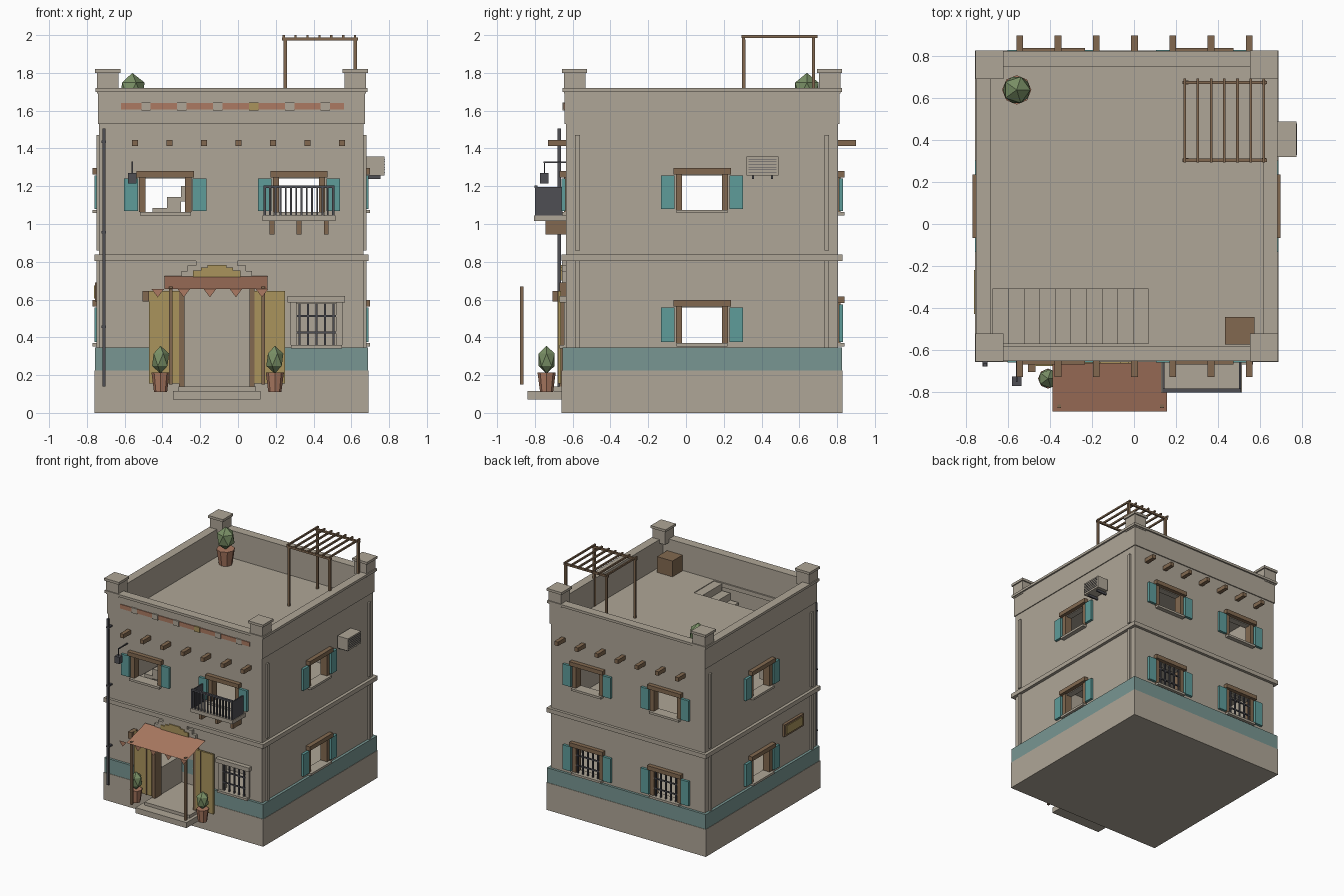
import bpy, bmesh
from mathutils import Matrix, Vector

if "Cube" in bpy.data.objects:
    bpy.data.objects.remove(bpy.data.objects["Cube"])


def material(name, r, g, b):
    lin = [((c / 255 + 0.055) / 1.055) ** 2.4 for c in (r, g, b)] + [1]
    m = bpy.data.materials.new(name)
    m.use_nodes = True
    m.diffuse_color = lin
    m.node_tree.nodes["Principled BSDF"].inputs["Base Color"].default_value = lin
    return m


STONE = material("adobe stone", 175, 166, 151)
BAND = material("faded teal band", 120, 150, 146)
TEAL = material("shutter teal", 94, 156, 154)
WOOD = material("weathered wood", 130, 105, 80)
OCHRE = material("ochre", 170, 148, 92)
CLAY = material("terracotta", 172, 122, 98)
IRON = material("dark iron", 78, 78, 84)
LEAF = material("leaf green", 122, 144, 102)

# Wall planes and building centre
CX, CY, HX, HY = -0.035, 0.085, 0.70, 0.72
FACES = {
    "front": lambda u, d, z: (u, CY - HY - d, z),
    "back": lambda u, d, z: (u, CY + HY + d, z),
    "right": lambda u, d, z: (CX + HX + d, u, z),
    "left": lambda u, d, z: (CX - HX - d, u, z),
}


def finish(name, bm, mat):
    me = bpy.data.meshes.new(name)
    bmesh.ops.recalc_face_normals(bm, faces=bm.faces)
    bm.to_mesh(me)
    bm.free()
    me.materials.append(mat)
    ob = bpy.data.objects.new(name, me)
    bpy.context.scene.collection.objects.link(ob)
    return ob


def box(name, mat, x, y, z, face=None):
    """Box from ranges; with a face, x runs along the wall and y out of it."""
    a, b = (x[0], y[0], z[0]), (x[1], y[1], z[1])
    if face:
        a, b = FACES[face](*a), FACES[face](*b)
    a, b = Vector(a), Vector(b)
    size = [abs(c) for c in b - a]
    bm = bmesh.new()
    bmesh.ops.create_cube(bm, size=1, matrix=Matrix.Translation((a + b) / 2) @ Matrix.Diagonal((*size, 1)))
    return finish(name, bm, mat)


def slab(name, mat, hx, hy, z):
    return box(name, mat, (CX - hx, CX + hx), (CY - hy, CY + hy), z)


def carve(ob, cutters):
    for c in cutters:
        mod = ob.modifiers.new("cut", "BOOLEAN")
        mod.operation, mod.solver, mod.object = "DIFFERENCE", "EXACT", c
    dg = bpy.context.evaluated_depsgraph_get()
    me = bpy.data.meshes.new_from_object(ob.evaluated_get(dg))
    ob.modifiers.clear()
    ob.data = me


def sheet(name, mat, pts):
    bm = bmesh.new()
    bm.faces.new([bm.verts.new(p) for p in pts])
    return finish(name, bm, mat)


# Windows: jambs, lintel, sill, shutters and optional grille; the cutter is returned
def window(face, u, z0, z1, grille=False, shutters=True, trim=WOOD):
    n = face + "_window_"
    box(n + "lintel", trim, (u - 0.152, u + 0.152), (-0.02, 0.035), (z1 + 0.006, z1 + 0.04), face)
    box(n + "sill", STONE, (u - 0.135, u + 0.135), (-0.02, 0.035), (z0 - 0.018, z0), face)
    for s in (-1, 1):
        box(n + "jamb", trim, (u + s * 0.105, u + s * 0.138), (-0.05, 0.012), (z0, z1 + 0.006), face)
        if shutters:
            box(n + "shutter", TEAL, (u + s * 0.145, u + s * 0.218), (0.004, 0.025), (z0 + 0.005, z1), face)
    if grille:
        for i in range(5):
            c = u - 0.09 + i * 0.045
            box(n + "bar", IRON, (c - 0.005, c + 0.005), (0, 0.012), (z0, z1), face)
        for k in (0.3, 0.7):
            c = z0 + (z1 - z0) * k
            box(n + "crossbar", IRON, (u - 0.105, u + 0.105), (0, 0.01), (c - 0.005, c + 0.005), face)
    return box("cutter", STONE, (u - 0.125, u + 0.125), (-0.12, 0.1), (z0, z1), face)


cutters = []
for side in ("left", "right"):
    cutters += [window(side, 0.085, 0.37, 0.557), window(side, 0.085, 1.075, 1.257)]
for x in (-0.385, 0.323):
    cutters += [window("back", x, 0.37, 0.575, grille=True), window("back", x, 1.063, 1.24),
                window("front", x, 1.063, 1.24)]
cutters.append(window("front", 0.415, 0.36, 0.578, True, False, STONE))

# Main body: rooms, stairwell, roof well and doorway are carved out
ix, iy = (-0.685, 0.615), (-0.582, 0.752)
door = box("cutter", STONE, (-0.29, 0.065), (-0.32, 0.2), (0.14, 0.66), "front")
well = box("cutter", STONE, ix, iy, (1.495, 1.9))
cutters += [door, well,
            box("cutter", STONE, ix, (-0.29, 0.752), (0.36, 0.795)),
            box("cutter", STONE, ix, (-0.58, -0.325), (0.36, 0.795)),
            box("cutter", STONE, ix, iy, (0.845, 1.46)),
            box("cutter", STONE, (-0.675, 0.145), (-0.57, -0.31), (1.4, 1.6))]
carve(slab("walls", STONE, HX, HY, (0.003, 1.70)), cutters)
carve(slab("plinth", STONE, 0.725, 0.743, (0, 0.225)), [door])
carve(slab("painted_band", BAND, 0.722, 0.740, (0.225, 0.345)), [door])
slab("string_course", STONE, 0.725, 0.743, (0.803, 0.838))
carve(slab("parapet_band", STONE, 0.707, 0.728, (1.53, 1.70)), [well])
carve(slab("coping", STONE, 0.72, 0.74, (1.70, 1.72)), [well])
for c in cutters:
    bpy.data.objects.remove(c)

# Corner piers and pilaster strips
for sx in (-1, 1):
    for sy in (-1, 1):
        for n, o, i, z in (("pier", 0.712, 0.598, (1.69, 1.80)), ("pier_cap", 0.722, 0.588, (1.80, 1.82))):
            e = 0.02 if sy else 0
            box("corner_" + n, STONE, (CX + sx * o, CX + sx * i), (CY + sy * (o + e), CY + sy * (i + e)), z)
        for z in ((0.345, 0.803), (0.86, 1.47)):
            u = CY + sy * 0.66
            box("pilaster", STONE, (u - 0.013, u + 0.013), (-0.01, 0.014), z, "right" if sx > 0 else "left")

# Roof beams poking through front and back
for i in range(7):
    x = -0.545 + i * 0.1825
    for f in ("front", "back"):
        box("roof_beam", WOOD, (x - 0.016, x + 0.016), (-0.02, 0.095), (1.413, 1.446), f)

# Tiled frieze
box("frieze", CLAY, (-0.62, 0.56), (0.005, 0.014), (1.605, 1.64), "front")
for i in range(6):
    x = -0.487 + i * 0.19
    box("frieze_tile", OCHRE if i == 3 else STONE, (x - 0.025, x + 0.025), (0.005, 0.019), (1.6, 1.643), "front")

# Door surround, open leaves, stepped crown and steps
DX = -0.112
for s in (-1, 1):
    box("door_post", WOOD, (DX + s * 0.172, DX + s * 0.2), (-0.05, 0.035), (0.14, 0.67), "front")
    box("door_leaf", OCHRE, (DX + s * 0.2, DX + s * 0.36), (0.026, 0.042), (0.155, 0.645), "front")
    box("door_leaf_rail", WOOD, (DX + s * 0.243, DX + s * 0.25), (0.04, 0.046), (0.155, 0.645), "front")
    box("awning_post", WOOD, (DX + s * 0.245 - 0.009, DX + s * 0.245 + 0.009), (0.226, 0.244), (0.15, 0.668), "front")
box("door_head", WOOD, (DX - 0.2, DX + 0.2), (-0.05, 0.035), (0.66, 0.69), "front")
for h, z0, z1 in ((0.187, 0.69, 0.75), (0.155, 0.75, 0.78), (0.11, 0.78, 0.808)):
    box("door_crown", STONE, (DX - h, DX + h), (-0.01, 0.022), (z0, z1), "front")
for h, z0, z1 in ((0.125, 0.70, 0.755), (0.085, 0.755, 0.77), (0.05, 0.77, 0.783)):
    box("door_crown_panel", OCHRE, (DX - h, DX + h), (0.022, 0.03), (z0, z1), "front")
box("lower_step", STONE, (-0.345, 0.12), (0, 0.205), (0.07, 0.115), "front")
box("upper_step", STONE, (-0.315, 0.095), (0, 0.13), (0.115, 0.14), "front")
box("hanging_box", WOOD, (-0.505, -0.47), (0, 0.072), (0.59, 0.645), "front")

# Cloth awning and pennants
x0, x1, yf = -0.388, 0.157, -0.895
sheet("awning", CLAY, [(x0, yf, 0.655), (x1, yf, 0.655), (x1, -0.65, 0.725), (x0, -0.65, 0.725)])
for i in range(5):
    x = -0.425 + i * 0.138
    sheet("pennant", CLAY, [(x - 0.033, -0.89, 0.656), (x, -0.89, 0.612), (x + 0.033, -0.89, 0.656)])

# Balcony
bx0, bx1 = 0.13, 0.515
box("balcony_slab", STONE, (bx0, bx1), (-0.01, 0.17), (1.015, 1.045), "front")
box("balcony_rail", IRON, (bx0 + 0.005, bx1 - 0.005), (0.15, 0.168), (1.19, 1.203), "front")
for i in range(14):
    x = bx0 + 0.012 + i * (bx1 - bx0 - 0.024) / 13
    box("baluster", IRON, (x - 0.005, x + 0.005), (0.154, 0.164), (1.045, 1.19), "front")
for x in (bx0 + 0.01, bx1 - 0.01):
    box("balcony_side", IRON, (x - 0.005, x + 0.005), (0.02, 0.165), (1.045, 1.195), "front")
for x in (0.18, 0.323, 0.466):
    box("balcony_bracket", WOOD, (x - 0.012, x + 0.012), (0, 0.11), (0.945, 1.015), "front")

# Drainpipe and lantern
box("drainpipe", IRON, (-0.718, -0.702), (0.028, 0.044), (0.14, 1.505), "front")
for z in (0.45, 0.95, 1.43):
    box("pipe_clip", IRON, (-0.722, -0.698), (0, 0.046), (z, z + 0.012), "front")
box("lantern_arm", IRON, (-0.564, -0.556), (0, 0.12), (1.324, 1.332), "front")
box("lantern_hanger", IRON, (-0.563, -0.557), (0.112, 0.118), (1.265, 1.328), "front")
box("lantern", IRON, (-0.582, -0.538), (0.093, 0.137), (1.215, 1.27), "front")

# Cooling unit on the right wall
box("cooling_unit", STONE, (0.32, 0.49), (0.015, 0.11), (1.257, 1.357), "right")
for i in range(6):
    z = 1.272 + i * 0.014
    box("cooling_louver", IRON, (0.33, 0.48), (0.108, 0.113), (z, z + 0.003), "right")
for u in (0.355, 0.455):
    box("cooling_bracket", IRON, (u - 0.006, u + 0.006), (0, 0.09), (1.238, 1.257), "right")

# Plaque on the left wall
box("plaque", WOOD, (-0.45, -0.2), (0, 0.022), (0.59, 0.69), "left")
box("plaque_panel", OCHRE, (-0.43, -0.22), (0.022, 0.028), (0.605, 0.675), "left")

# Stairs to the roof
for i in range(11):
    x, z = -0.675 + i * 0.0745, 0.91 + i * 0.058
    box("stair", STONE, (x, x + 0.0745), (-0.57, -0.31), (max(0.84, z - 0.08), z))

# Pergola and crate on the roof
for x in (0.25, 0.62):
    for y in (0.305, 0.675):
        box("pergola_post", WOOD, (x - 0.009, x + 0.009), (y - 0.009, y + 0.009), (1.49, 1.978))
for y in (0.305, 0.675):
    box("pergola_beam", WOOD, (0.232, 0.635), (y - 0.008, y + 0.008), (1.972, 1.988))
for i in range(7):
    x = 0.242 + i * 0.063
    box("pergola_slat", WOOD, (x - 0.006, x + 0.006), (0.293, 0.695), (1.986, 2.0))
box("crate", WOOD, (0.435, 0.575), (-0.575, -0.445), (1.49, 1.625))


# Potted plants
def plant(x, y, z, r, h):
    bm = bmesh.new()
    bmesh.ops.create_cone(bm, cap_ends=True, segments=8, radius1=r * 0.72, radius2=r, depth=h * 0.42,
                          matrix=Matrix.Translation((x, y, z + h * 0.21)))
    finish("plant_pot", bm, CLAY)
    bm = bmesh.new()
    bmesh.ops.create_icosphere(bm, subdivisions=1, radius=1, matrix=Matrix.Translation((x, y, z + h * 0.7))
                               @ Matrix.Diagonal((r * 1.05, r * 1.05, h * 0.3, 1)))
    finish("plant_leaves", bm, LEAF)


plant(-0.41, -0.738, 0.11, 0.048, 0.245)
plant(0.195, -0.738, 0.11, 0.048, 0.245)
plant(-0.56, 0.64, 1.49, 0.07, 0.31)
